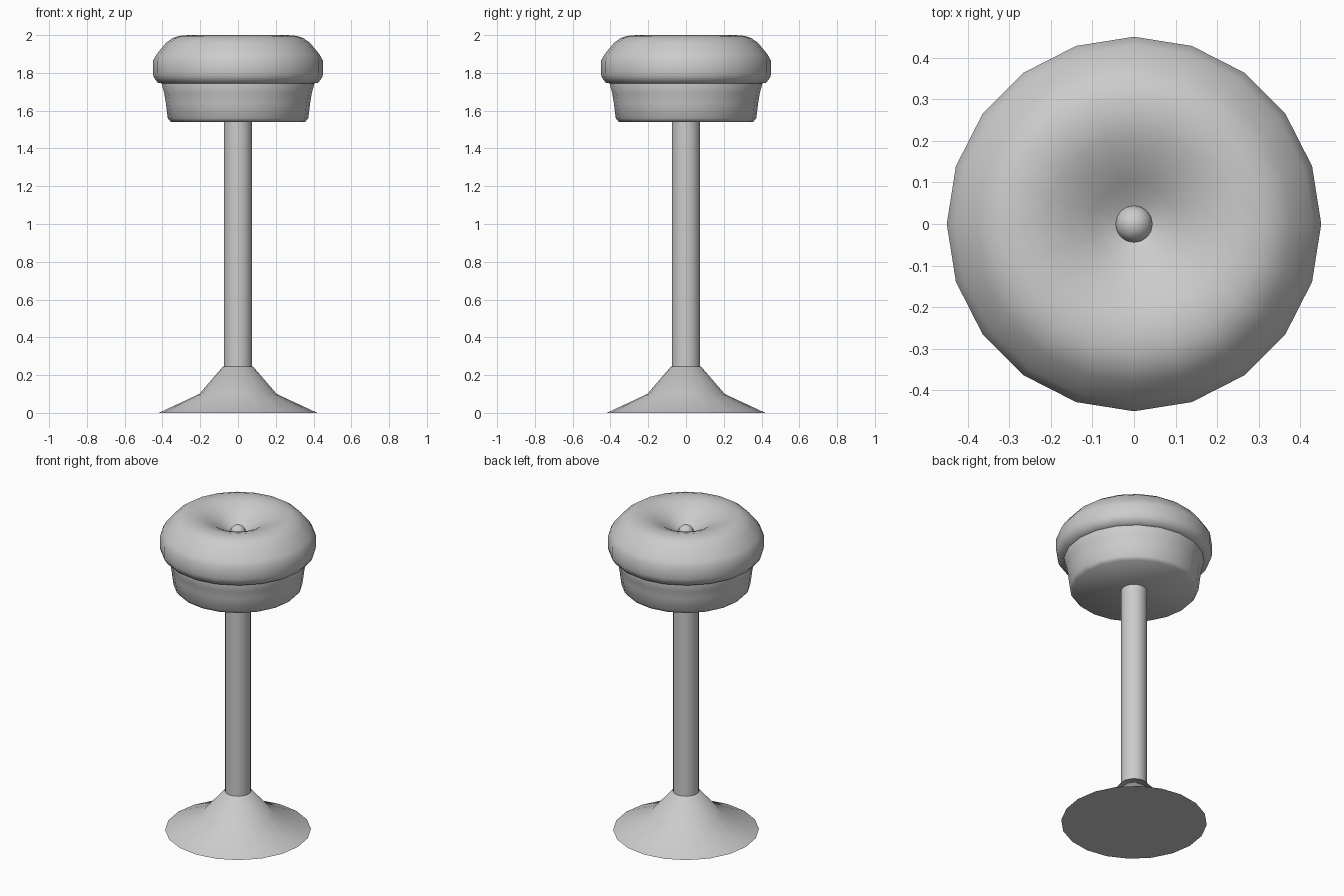
import bpy
import bmesh
from math import cos, sin, pi, radians

if "Cube" in bpy.data.objects:
    bpy.data.objects.remove(bpy.data.objects["Cube"])


def lathe(name, profile, sides=20):
    """Revolve (radius, height) points about z; radius 0 makes a pole, open ends get capped."""
    bm = bmesh.new()
    rings = []
    for r, z in profile:
        if r == 0:
            rings.append([bm.verts.new((0, 0, z))] * sides)
        else:
            rings.append([bm.verts.new((r * cos(2 * pi * i / sides),
                                        r * sin(2 * pi * i / sides), z))
                          for i in range(sides)])
    for low, high in zip(rings, rings[1:]):
        for i in range(sides):
            j = (i + 1) % sides
            quad = [low[i], low[j], high[j], high[i]]
            bm.faces.new(list(dict.fromkeys(quad)))
    for ring, r in ((rings[0], profile[0][0]), (rings[-1], profile[-1][0])):
        if r > 0:
            bm.faces.new(ring)
    bmesh.ops.recalc_face_normals(bm, faces=bm.faces)
    mesh = bpy.data.meshes.new(name)
    bm.to_mesh(mesh)
    bm.free()
    mesh.shade_smooth()
    mesh.set_sharp_from_angle(angle=radians(50))
    obj = bpy.data.objects.new(name, mesh)
    bpy.context.collection.objects.link(obj)
    return obj


# Flared floor base and pole
lathe("base", [(0.42, 0), (0.205, 0.10), (0.08, 0.245)])
lathe("pole", [(0.075, 0.20), (0.075, 1.56)])

# Tapered cup under the cushion
lathe("seat_cup", [(0.355, 1.54), (0.372, 1.56), (0.382, 1.64),
                   (0.39, 1.69), (0.405, 1.745), (0.40, 1.76)])

# Padded cushion with a dimpled top
lathe("cushion", [(0.39, 1.742), (0.425, 1.748), (0.445, 1.775), (0.45, 1.795),
                  (0.45, 1.865), (0.43, 1.90), (0.38, 1.96), (0.345, 1.985),
                  (0.31, 1.996), (0.26, 2.0), (0.21, 1.987), (0.16, 1.967),
                  (0.10, 1.93), (0.05, 1.895), (0, 1.88)])

# Round button in the dimple
r, zc = 0.045, 1.89
lathe("button", [(0 if k in (0, 8) else r * sin(pi * k / 8), zc - r * cos(pi * k / 8))
                 for k in range(9)], sides=16)
